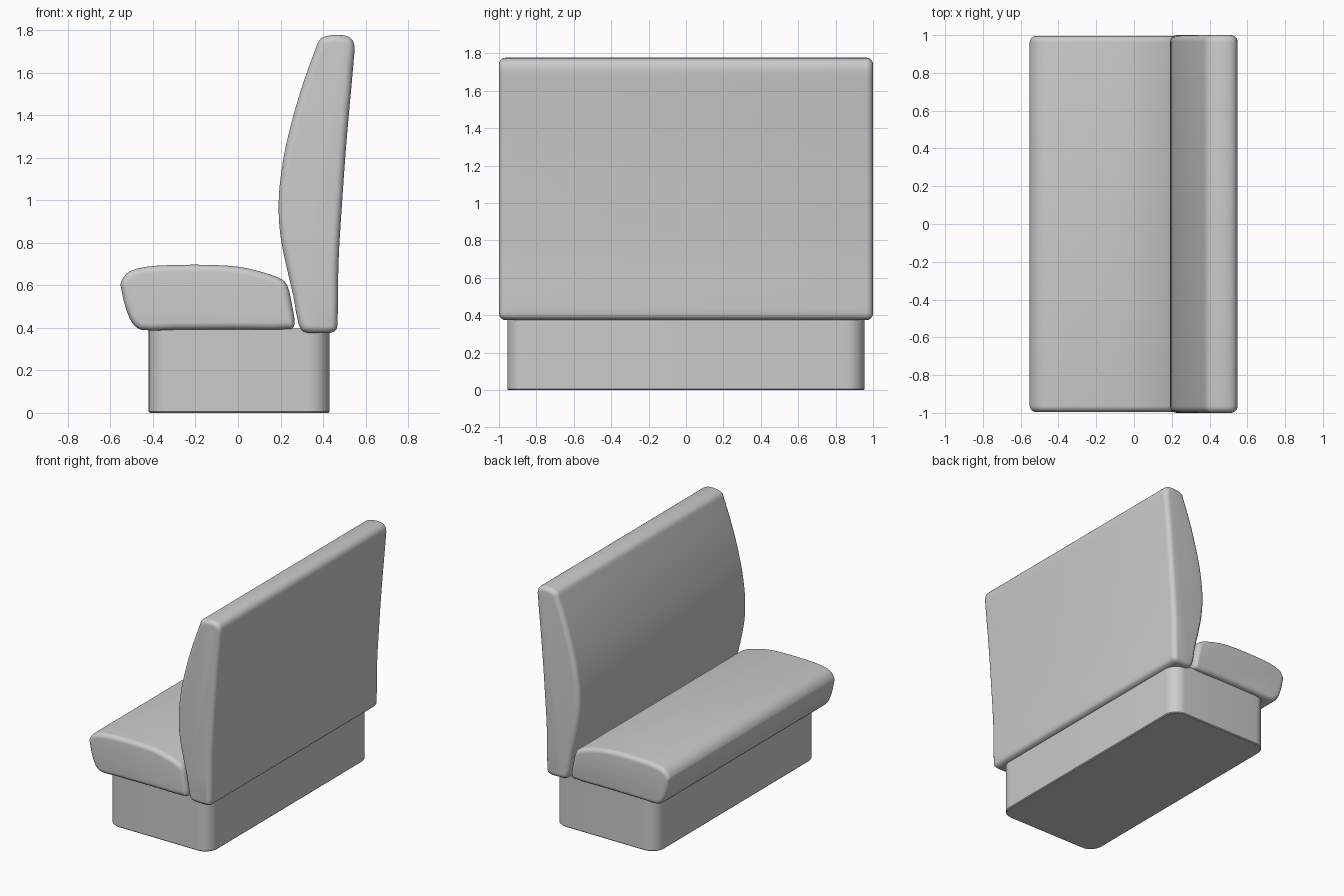
import bpy, bmesh, math
from mathutils import Vector

if "Cube" in bpy.data.objects:
    bpy.data.objects.remove(bpy.data.objects["Cube"])


def smooth_loop(pts, steps=3):
    # closed Catmull-Rom resampling of a profile
    p = [Vector(q) for q in pts]
    n, out = len(p), []
    for i in range(n):
        a, b, c, d = p[i - 1], p[i], p[(i + 1) % n], p[(i + 2) % n]
        m0 = (c - a).normalized() * (c - b).length
        m1 = (d - b).normalized() * (c - b).length
        for s in range(steps):
            t = s / steps
            out.append(b * (2*t**3 - 3*t**2 + 1) + m0 * (t**3 - 2*t**2 + t)
                       + c * (3*t**2 - 2*t**3) + m1 * (t**3 - t**2))
    return out


def inset(loop, d):
    # clockwise loop moved inward along its normals
    n, out = len(loop), []
    for i in range(n):
        t = (loop[(i + 1) % n] - loop[i - 1]).normalized()
        out.append(loop[i] + Vector((t.y, -t.x)) * d)
    return out


def loft(name, rings, angle):
    bm = bmesh.new()
    rows = [[bm.verts.new(v) for v in r] for r in rings]
    n = len(rows[0])
    for a, b in zip(rows, rows[1:]):
        for i in range(n):
            j = (i + 1) % n
            bm.faces.new((a[i], a[j], b[j], b[i]))
    bm.faces.new(rows[0])
    bm.faces.new(rows[-1])
    bmesh.ops.recalc_face_normals(bm, faces=bm.faces)
    me = bpy.data.meshes.new(name)
    bm.to_mesh(me)
    bm.free()
    ob = bpy.data.objects.new(name, me)
    bpy.context.collection.objects.link(ob)
    bpy.ops.object.select_all(action='DESELECT')
    ob.select_set(True)
    bpy.context.view_layer.objects.active = ob
    bpy.ops.object.shade_smooth_by_angle(angle=math.radians(angle))
    return ob


def cushion(name, pts, half, r):
    # profile in x-z run along y, with rounded ends
    loop = smooth_loop(pts)
    ends = [(half - r * (1 - math.sin(a)), r * (1 - math.cos(a)))
            for a in (math.radians(15 * k) for k in range(6))]
    ends.append((half, r))
    sections = [(-y, d) for y, d in reversed(ends)] + ends
    rings = [[(v.x, y, v.y) for v in inset(loop, d)] for y, d in sections]
    return loft(name, rings, 40)


# seat cushion
cushion("seat", [
    (-0.55, 0.615), (-0.51, 0.665), (-0.42, 0.688), (-0.3, 0.695),
    (-0.15, 0.696), (0.0, 0.687), (0.12, 0.66), (0.21, 0.625),
    (0.235, 0.59), (0.255, 0.5), (0.266, 0.42), (0.25, 0.395), (0.0, 0.393),
    (-0.3, 0.391), (-0.45, 0.39), (-0.495, 0.42), (-0.53, 0.5),
    (-0.548, 0.58)], 0.995, 0.033)

# back cushion
cushion("backrest", [
    (0.368, 1.72), (0.39, 1.76), (0.455, 1.777), (0.52, 1.768),
    (0.546, 1.735), (0.545, 1.67), (0.512, 1.3), (0.49, 1.0), (0.472, 0.7),
    (0.468, 0.43), (0.455, 0.384), (0.38, 0.375), (0.305, 0.384),
    (0.282, 0.43), (0.26, 0.55), (0.225, 0.7), (0.2, 0.83), (0.191, 0.95),
    (0.197, 1.08), (0.226, 1.26), (0.29, 1.5)], 1.0, 0.036)

# plinth with rounded vertical corners
x0, x1, hy, r = -0.42, 0.43, 0.955, 0.1
plan = []
for cx, cy, a0 in ((x1 - r, hy - r, 90), (x1 - r, r - hy, 0),
                   (x0 + r, r - hy, -90), (x0 + r, hy - r, -180)):
    for k in range(9):
        a = math.radians(a0 - k * 90 / 8)
        plan.append(Vector((cx + r * math.cos(a), cy + r * math.sin(a))))
levels = [(0.0, 0.006), (0.006, 0.0), (0.397, 0.0)]
loft("base", [[(v.x, v.y, z) for v in inset(plan, d)] for z, d in levels], 30)
